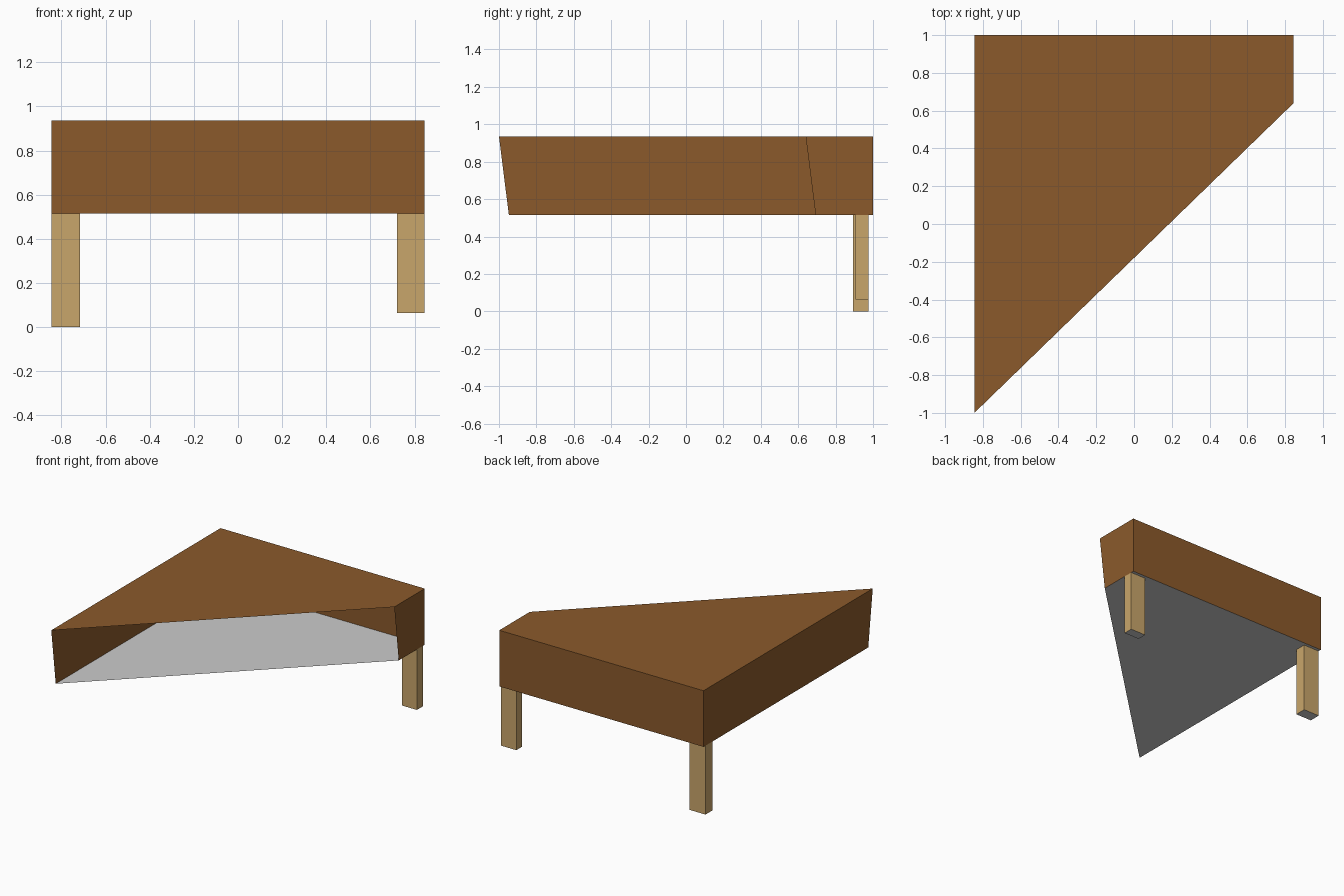
import bpy, bmesh

if "Cube" in bpy.data.objects:
    bpy.data.objects.remove(bpy.data.objects["Cube"])


def srgb(r, g, b):
    def lin(c):
        c /= 255
        return c / 12.92 if c <= 0.04045 else ((c + 0.055) / 1.055) ** 2.4
    return (lin(r), lin(g), lin(b), 1)


def material(name, rgb):
    m = bpy.data.materials.new(name)
    m.diffuse_color = srgb(*rgb)
    m.use_nodes = True
    m.node_tree.nodes["Principled BSDF"].inputs["Base Color"].default_value = m.diffuse_color
    return m


brown = material("dark wood", (139, 90, 43))
tan = material("light wood", (201, 166, 107))
grey = material("grey underside", (204, 204, 204))


def prism(name, bottom, top, z0, z1, side, open_sides=(), cap=True):
    """Loft two counter-clockwise outlines; the underside is grey."""
    bm = bmesh.new()
    lo = [bm.verts.new((x, y, z0)) for x, y in bottom]
    hi = [bm.verts.new((x, y, z1)) for x, y in top]
    n = len(lo)
    bm.faces.new(lo[::-1]).material_index = 1
    if cap:
        bm.faces.new(hi)
    for i in range(n):
        if i not in open_sides:
            j = (i + 1) % n
            bm.faces.new((lo[i], lo[j], hi[j], hi[i]))
    me = bpy.data.meshes.new(name)
    bm.to_mesh(me)
    bm.free()
    me.materials.append(side)
    me.materials.append(grey)
    ob = bpy.data.objects.new(name, me)
    bpy.context.collection.objects.link(ob)
    return ob


W = 0.845
Z_BODY, Z_TOP = 0.515, 0.935


def outline(inset):
    return [(-W, -1 + inset), (W, 0.64 + inset), (W, 1), (-W, 1)]


# Hollow thin-walled corner body, open along its slanted diagonal front
prism("corner_cabinet_body", outline(0.053), outline(0), Z_BODY, Z_TOP,
      brown, open_sides=(0,))

# Two rear legs of slightly different size (the right one is shorter)
for name, x0, x1, y0, z0 in (("left_leg", -W, -0.715, 0.893, 0.0),
                             ("right_leg", 0.72, W, 0.907, 0.063)):
    rect = [(x0, y0), (x1, y0), (x1, 0.977), (x0, 0.977)]
    prism(name, rect, rect, z0, Z_BODY, tan, cap=False)
